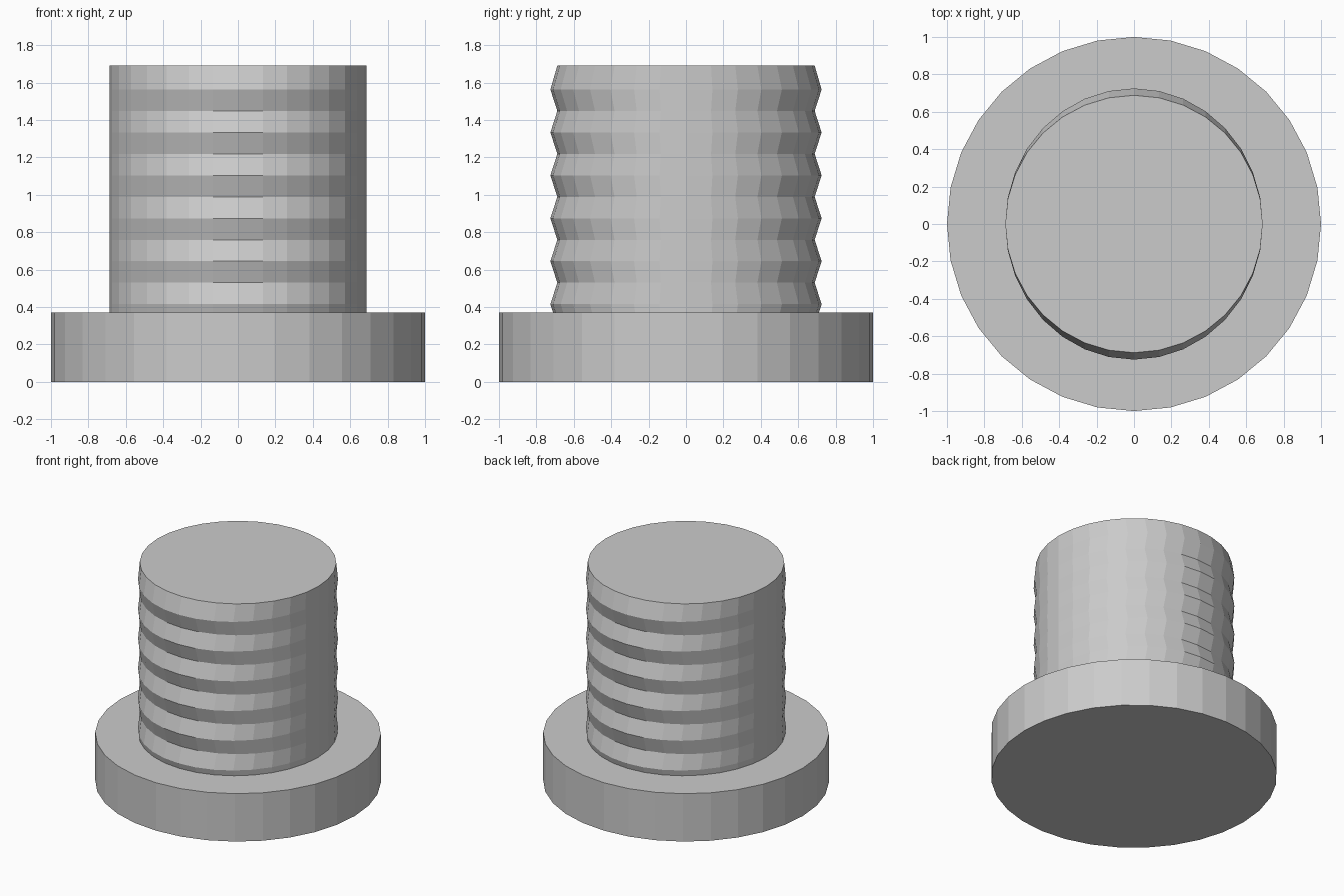
import bpy
import bmesh
from math import cos, sin, tau

if "Cube" in bpy.data.objects:
    bpy.data.objects.remove(bpy.data.objects["Cube"])

SIDES = 32


def lathe(name, rings):
    """Loft closed rings given as (z, x radius, y radius), capped at both ends."""
    bm = bmesh.new()
    loops = [[bm.verts.new((rx * cos(tau * i / SIDES), ry * sin(tau * i / SIDES), z))
              for i in range(SIDES)] for z, rx, ry in rings]
    for low, high in zip(loops, loops[1:]):
        for i in range(SIDES):
            j = (i + 1) % SIDES
            bm.faces.new((low[i], low[j], high[j], high[i]))
    bm.faces.new(loops[0][::-1])
    bm.faces.new(loops[-1])
    mesh = bpy.data.meshes.new(name)
    bm.to_mesh(mesh)
    bm.free()
    obj = bpy.data.objects.new(name, mesh)
    bpy.context.collection.objects.link(obj)
    return obj


# Wide flat head
lathe("base_disc", [(0, 1, 1), (0.37, 1, 1)])

# Shaft whose ridges bulge only to the front and back
R, RIDGE, STEP = 0.688, 0.725, 0.2295
shaft = [(0.37, R, 0.711)]
for k in range(6):
    peak = 0.415 + k * STEP
    shaft.append((peak, R, RIDGE))
    shaft.append((peak + STEP / 2 if k < 5 else 1.69, R, R))
lathe("ridged_shaft", shaft)
